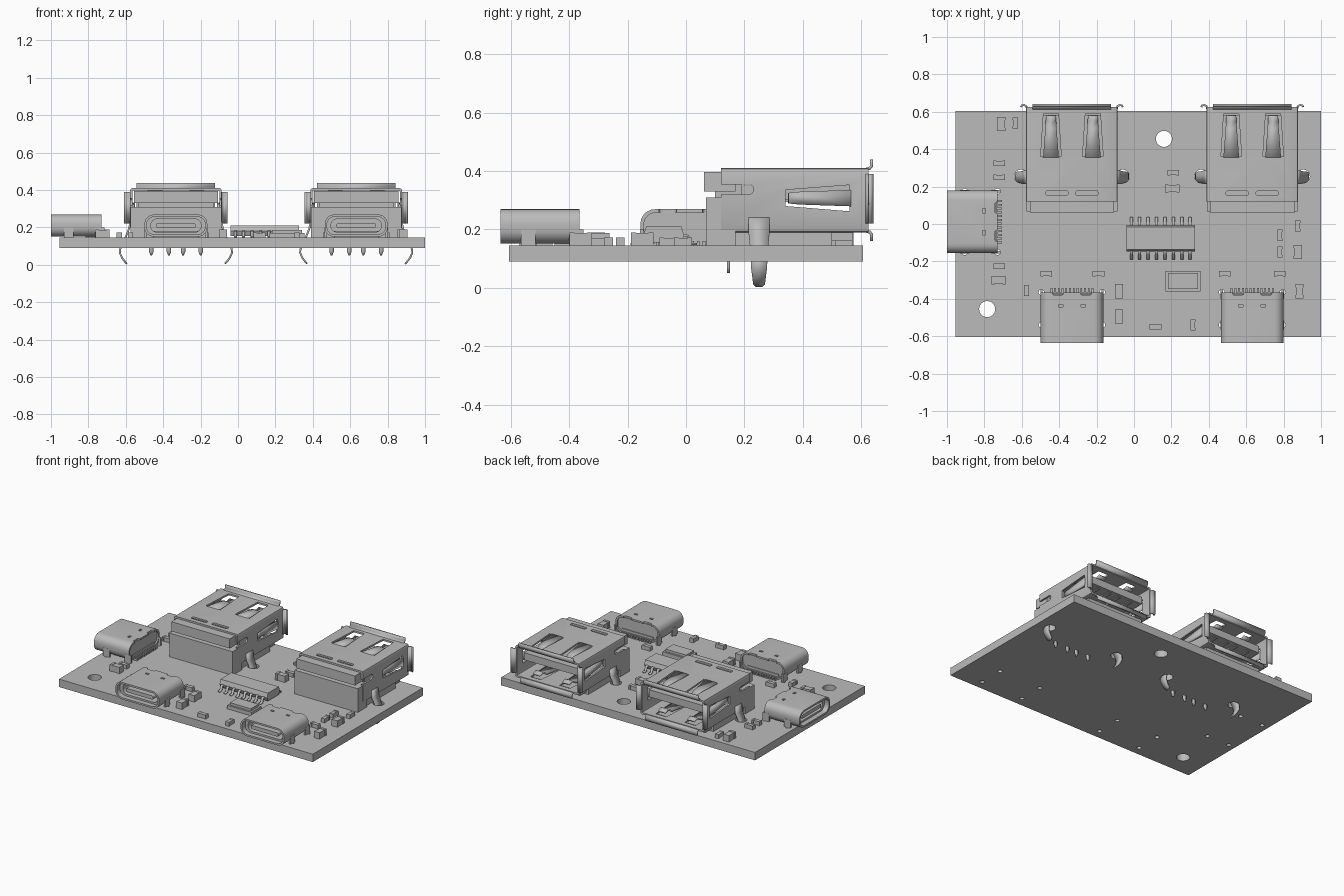
import bpy, bmesh, math
from mathutils import Matrix, Vector

cube = bpy.data.objects.get("Cube")
if cube:
    bpy.data.objects.remove(cube, do_unlink=True)

grey = bpy.data.materials.new("plain_grey")
grey.use_nodes = True
COLOUR = (0.5, 0.5, 0.5, 1)
grey.diffuse_color = COLOUR
grey.node_tree.nodes["Principled BSDF"].inputs["Base Color"].default_value = COLOUR

place = Matrix.Identity(4)   # where the part being built is put
TOP = 0.145                  # upper face of the board


def finish(name, verts, faces, smooth=True):
    bm = bmesh.new()
    vs = [bm.verts.new(place @ Vector(v)) for v in verts]
    for f in faces:
        bm.faces.new([vs[i] for i in f])
    bmesh.ops.recalc_face_normals(bm, faces=bm.faces)
    me = bpy.data.meshes.new(name)
    bm.to_mesh(me)
    bm.free()
    ob = bpy.data.objects.new(name, me)
    bpy.context.collection.objects.link(ob)
    me.materials.append(grey)
    if smooth:
        soften(me)
    return ob


def soften(me):
    for p in me.polygons:
        p.use_smooth = True
    me.set_sharp_from_angle(angle=math.radians(35))


def to3(axis, u, v, t):
    return {"x": (t, u, v), "y": (u, t, v), "z": (u, v, t)}[axis]


def prism(name, pts, axis, a, b):
    n = len(pts)
    verts = [to3(axis, u, v, t) for t in (a, b) for u, v in pts]
    sides = [(i, (i + 1) % n, n + (i + 1) % n, n + i) for i in range(n)]
    return finish(name, verts, [range(n), range(n, 2 * n)] + sides)


def box(name, x0, x1, y0, y1, z0, z1):
    return prism(name, [(x0, y0), (x1, y0), (x1, y1), (x0, y1)], "z", z0, z1)


def tube(name, outer, inner, y0, y1):
    n = len(outer)
    verts = [(u, y, v) for y, ring in ((y0, outer), (y1, outer), (y1, inner), (y0, inner))
             for u, v in ring]
    faces = [(k * n + i, k * n + (i + 1) % n, (k + 1) % 4 * n + (i + 1) % n, (k + 1) % 4 * n + i)
             for k in range(4) for i in range(n)]
    return finish(name, verts, faces)


def rounded(w, h, r, cx=0, cy=0, steps=6):
    pts = []
    for q, (sx, sy) in enumerate([(1, 1), (-1, 1), (-1, -1), (1, -1)]):
        for i in range(steps + 1):
            a = (q + i / steps) * math.pi / 2
            pts.append((cx + sx * (w / 2 - r) + r * math.cos(a),
                        cy + sy * (h / 2 - r) + r * math.sin(a)))
    return pts


def disc(x, y, r, n=24):
    return [(x + r * math.cos(i * math.tau / n), y + r * math.sin(i * math.tau / n))
            for i in range(n)]


def ribbon(name, path, across, widths, thick=0.011):
    """Bent sheet-metal strip along a path, with its own half width at each point."""
    across = Vector(across)
    verts = []
    for p, w in zip(path, widths):
        verts += [Vector(p) - across * w, Vector(p) + across * w]
    faces = [(2 * i, 2 * i + 1, 2 * i + 3, 2 * i + 2) for i in range(len(path) - 1)]
    ob = finish(name, verts, faces)
    mod = ob.modifiers.new("sheet", "SOLIDIFY")
    mod.thickness, mod.offset = thick, 0
    return ob


def cut(ob, cutters):
    """Subtract each cutter, then drop it."""
    for c in cutters:
        mod = ob.modifiers.new("cut", "BOOLEAN")
        mod.operation, mod.object, mod.solver = "DIFFERENCE", c, "EXACT"
    dg = bpy.context.evaluated_depsgraph_get()
    me = bpy.data.meshes.new_from_object(ob.evaluated_get(dg))
    ob.modifiers.clear()
    ob.data = me
    soften(me)
    for c in cutters:
        bpy.data.objects.remove(c, do_unlink=True)


def large_socket():
    # metal shell with spring windows and slots
    shell = tube("large_socket_shell", rounded(0.49, 0.22, 0.012, 0, 0.3, 2),
                 rounded(0.466, 0.196, 0.006, 0, 0.3, 2), 0.12, 0.625)
    cuts = []
    for s in (-1, 1):
        c = s * 0.112
        window = [(c - 0.055, 0.36), (c + 0.055, 0.36), (c + 0.04, 0.59), (c - 0.04, 0.59)]
        cuts.append(prism("cutter", window, "z", 0.38, 0.45))
        cuts.append(prism("cutter", window, "z", 0.17, 0.22))
        cuts.append(prism("cutter", rounded(0.12, 0.026, 0.012, s * 0.08, 0.165), "z", 0.38, 0.45))
        side = [(0.34, 0.28), (0.56, 0.262), (0.56, 0.352), (0.34, 0.335)]
        cuts.append(prism("cutter", side, "x", s * 0.22, s * 0.27))
        cuts.append(prism("cutter", rounded(0.14, 0.035, 0.015, 0.16, 0.337), "x", s * 0.22, s * 0.27))
    cut(shell, cuts)
    # springs, mouth flares and board clips
    for s in (-1, 1):
        c = s * 0.112
        for name, z, d in (("top", 0.405, -1), ("bottom", 0.195, 1)):
            ribbon(name + "_spring", [(c, 0.355, z), (c, 0.51, z + d * 0.015), (c, 0.55, z + d * 0.035),
                   (c, 0.58, z + d * 0.025)], (1, 0, 0), (0.042, 0.03, 0.028, 0.026))
        ribbon("side_spring", [(s * 0.24, 0.565, 0.307), (s * 0.225, 0.39, 0.307),
               (s * 0.232, 0.35, 0.307)], (0, 0, 1), (0.028, 0.022, 0.018))
        ribbon("side_flare", [(s * 0.24, 0.615, 0.305), (s * 0.244, 0.63, 0.305),
               (s * 0.255, 0.636, 0.305), (s * 0.268, 0.634, 0.305), (s * 0.272, 0.625, 0.305)],
               (0, 0, 1), (0.085,) * 5)
        ribbon("board_clip", [(s * 0.24, 0.25, 0.24), (s * 0.252, 0.25, 0.19), (s * 0.268, 0.25, 0.15),
               (s * 0.298, 0.25, 0.085), (s * 0.3, 0.25, 0.065), (s * 0.288, 0.25, 0.038),
               (s * 0.27, 0.25, 0.014), (s * 0.262, 0.25, 0.006)], (0, 1, 0),
               (0.036, 0.036, 0.032, 0.028, 0.027, 0.023, 0.02, 0.01), 0.01)
    for name, z, d, w in (("top_flare", 0.405, 1, 0.21), ("bottom_flare", 0.195, -1, 0.2)):
        ribbon(name, [(0, 0.615, z), (0, 0.628, z + d * 0.004), (0, 0.635, z + d * 0.012),
               (0, 0.635, z + d * 0.034)], (1, 0, 0), (w,) * 4)
    # plastic housing, base and tongue
    box("housing_lower", -0.243, 0.243, 0.068, 0.17, TOP, 0.31)
    box("housing_upper", -0.225, 0.225, 0.062, 0.17, 0.33, 0.396)
    box("housing_neck", -0.2, 0.2, 0.1, 0.19, 0.2, 0.39)
    box("housing_base", -0.23, 0.23, 0.165, 0.5, TOP, 0.192)
    box("base_step", -0.215, 0.215, 0.5, 0.57, 0.16, 0.192)
    box("tongue", -0.21, 0.21, 0.19, 0.58, 0.3, 0.35)
    for x in (-0.132, -0.037, 0.038, 0.133):
        box("contact_strip", x - 0.016, x + 0.016, 0.2, 0.56, 0.294, 0.3)
        ribbon("solder_pin", [(x, 0.145, TOP), (x, 0.145, 0.07), (x, 0.145, 0.05)],
               (1, 0, 0), (0.012, 0.012, 0.004))


def small_socket():
    # oval shell with stamped holes in the roof
    shell = tube("small_socket_shell", rounded(0.336, 0.118, 0.05, 0, 0.21),
                 rounded(0.312, 0.094, 0.04, 0, 0.21), -0.635, -0.365)
    cuts = []
    for s in (-1, 1):
        cuts.append(box("cutter", s * 0.06 - 0.012, s * 0.06 + 0.012, -0.445, -0.43, 0.25, 0.3))
        cuts.append(prism("cutter", rounded(0.06, 0.03, 0.012, s * 0.075, -0.365), "z", 0.25, 0.3))
    cut(shell, cuts)
    prism("small_socket_core", rounded(0.314, 0.096, 0.041, 0, 0.21), "y", -0.44, -0.375)
    tube("small_socket_liner", rounded(0.313, 0.095, 0.04, 0, 0.21),
         rounded(0.27, 0.07, 0.034, 0, 0.21), -0.6, -0.44)
    prism("small_socket_tongue", rounded(0.21, 0.026, 0.008, 0, 0.21), "y", -0.61, -0.43)
    box("small_socket_foot", -0.12, 0.12, -0.45, -0.37, TOP, 0.18)
    for s in (-1, 1):
        for y in (-0.54, -0.375):
            box("shell_leg", s * 0.163 - 0.006, s * 0.163 + 0.006, y - 0.025, y + 0.025, 0.12, 0.2)
    for i in range(12):
        x = (i - 5.5) * 0.02
        box("rear_pin", x - 0.005, x + 0.005, -0.38, -0.342, TOP, 0.16)


# circuit board with mounting, clip and leg holes
board = box("board", -0.955, 1, -0.605, 0.605, 0.09, TOP)
holes = [disc(0.16, 0.455, 0.043), disc(-0.785, -0.455, 0.043)]
SOCKETS = (-0.332, 0.632)
small_places = [Matrix.Translation((x, 0, 0)) for x in SOCKETS]
small_places.append(Matrix.Translation((-0.365, 0.012, 0)) @ Matrix.Rotation(-math.pi / 2, 4, "Z"))
for cx in SOCKETS:
    holes += [disc(cx + s * 0.272, 0.255, 0.036) for s in (-1, 1)]
for m in small_places:
    for s in (-1, 1):
        for y in (-0.54, -0.365):
            p = m @ Vector((s * 0.163, y, 0))
            holes.append(disc(p.x, p.y, 0.015, 12))
cut(board, [prism("cutter", h, "z", 0, 0.3) for h in holes])

# sockets
for cx in SOCKETS:
    place = Matrix.Translation((cx, 0, 0))
    large_socket()
for place in small_places:
    small_socket()

# controller chip with gull-wing legs
place = Matrix.Translation((0.143, -0.076, 0))
prism("chip_body", [(-0.06, 0.155), (0.06, 0.155), (0.07, 0.18), (0.06, 0.21), (-0.06, 0.21),
                    (-0.07, 0.18)], "x", -0.183, 0.183)
for s in (-1, 1):
    for i in range(8):
        x = (i - 3.5) * 0.045
        ribbon("chip_leg", [(x, s * 0.06, 0.18), (x, s * 0.083, 0.178), (x, s * 0.092, 0.151),
               (x, s * 0.114, 0.15)], (1, 0, 0), (0.008,) * 4, 0.008)

# crystal can
place = Matrix.Translation((0.262, -0.305, 0))
box("crystal_base", -0.093, 0.093, -0.055, 0.055, TOP, 0.17)
box("crystal_lid", -0.08, 0.08, -0.043, 0.043, 0.17, 0.187)


# small chip parts: a body between two end caps
def chip_part(x, y, length, width, height, turned):
    global place
    place = Matrix.Translation((x, y, 0)) @ Matrix.Rotation(turned * math.pi / 2, 4, "Z")
    a, b = length / 2, width / 2
    box("chip_part_body", -a * 0.6, a * 0.6, -b * 0.86, b * 0.86, TOP, TOP + height * 0.94)
    for s in (-1, 1):
        box("chip_part_cap", *sorted((s * a * 0.55, s * a)), -b, b, TOP, TOP + height)


small_flat = [(-0.72, 0.325), (-0.72, 0.25), (-0.72, -0.225), (-0.47, -0.265), (-0.19, -0.265),
              (0.115, -0.55), (0.485, -0.265), (0.78, -0.265), (0.21, 0.275)]
small_turned = [(-0.635, 0.54), (-0.575, -0.355), (0.315, -0.54), (0.78, -0.15), (0.78, -0.06),
                (0.875, -0.01)]
big_flat = [(-0.725, -0.3), (0.205, 0.19)]
big_turned = [(-0.71, 0.535), (-0.08, -0.36), (-0.08, -0.495), (0.885, -0.36), (0.875, -0.15)]
for spots, size, turned in ((small_flat, (0.062, 0.03, 0.028), 0), (small_turned, (0.06, 0.028, 0.028), 1),
                            (big_flat, (0.076, 0.045, 0.045), 0), (big_turned, (0.076, 0.045, 0.045), 1)):
    for x, y in spots:
        chip_part(x, y, *size, turned)
